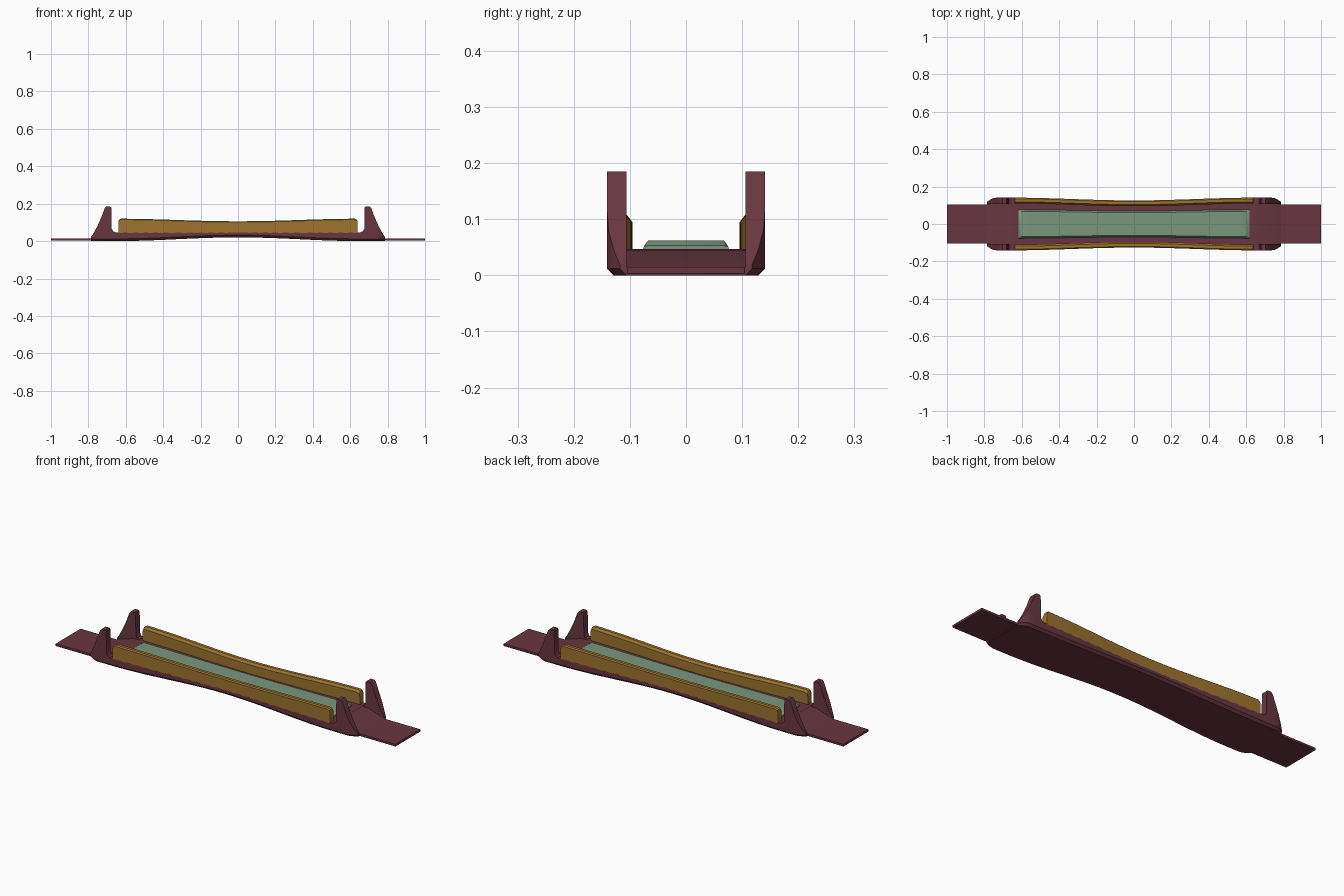
import bpy, bmesh, math

cube = bpy.data.objects.get("Cube")
if cube:
    bpy.data.objects.remove(cube, do_unlink=True)


def material(name, rgb):
    m = bpy.data.materials.new(name)
    m.use_nodes = True
    m.diffuse_color = (*rgb, 1)
    m.node_tree.nodes["Principled BSDF"].inputs["Base Color"].default_value = (*rgb, 1)
    return m


MAROON = material("maroon", (0.14, 0.037, 0.052))
GOLD = material("gold", (0.34, 0.175, 0.028))
GREEN = material("sage green", (0.19, 0.31, 0.21))


def loft(name, stations, mat, bevel=0.0):
    """Skin a list of (x, [(y, z), ...]) sections and cap both ends."""
    bm = bmesh.new()
    rings = [[bm.verts.new((x, y, z)) for y, z in sec] for x, sec in stations]
    n = len(rings[0])
    for a, b in zip(rings, rings[1:]):
        for i in range(n):
            j = (i + 1) % n
            bm.faces.new((a[i], a[j], b[j], b[i]))
    bm.faces.new(rings[0])
    bm.faces.new(rings[-1])
    bmesh.ops.recalc_face_normals(bm, faces=bm.faces)
    me = bpy.data.meshes.new(name)
    bm.to_mesh(me)
    bm.free()
    me.materials.append(mat)
    ob = bpy.data.objects.new(name, me)
    bpy.context.collection.objects.link(ob)
    if bevel:
        mod = ob.modifiers.new("soft edges", 'BEVEL')
        mod.width, mod.segments = bevel, 2
        mod.limit_method, mod.angle_limit = 'ANGLE', math.radians(40)
    bpy.ops.object.select_all(action='DESELECT')
    bpy.context.view_layer.objects.active = ob
    ob.select_set(True)
    bpy.ops.object.shade_smooth_by_angle(angle=math.radians(35))
    return ob


def flare(x):
    """0 in the middle, 1 at the ends of the span."""
    t = min(abs(x) / 0.66, 1)
    return 0.5 - 0.5 * math.cos(math.pi * t)


def half_width(x):
    return 0.126 + 0.015 * flare(x)


def box(y0, y1, z0, z1):
    return [(y0, z0), (y1, z0), (y1, z1), (y0, z1)]


def spaced(end, count=24):
    return [end * (2 * i / count - 1) for i in range(count + 1)]


# Arched deck with its underside rising to the middle
def deck_section(x):
    w, low = half_width(x), 0.02 * (1 - flare(x))
    return [(-w + 0.012, low), (w - 0.012, low), (w, low + 0.012),
            (w, 0.047), (-w, 0.047), (-w, low + 0.012)]


loft("deck", [(x, deck_section(x)) for x in spaced(0.66)], MAROON)

# Sloping end ramps, flat tongues and corner posts
POST = [(0.655, 0.048, 0.141), (0.668, 0.053, 0.141), (0.675, 0.066, 0.141),
        (0.677, 0.18, 0.141), (0.682, 0.185, 0.141), (0.704, 0.185, 0.141),
        (0.712, 0.177, 0.141), (0.733, 0.122, 0.141), (0.752, 0.08, 0.138),
        (0.772, 0.043, 0.128), (0.787, 0.02, 0.118)]
for sx, end in ((1, "left"), (-1, "right")):
    loft(f"{end}_ramp", [(sx * x, box(-0.108, 0.108, 0, z))
                         for x, z in ((0.655, 0.047), (0.69, 0.044), (0.785, 0.015))], MAROON)
    loft(f"{end}_tongue", [(sx * x, box(-0.105, 0.105, 0.002, 0.015))
                           for x in (0.74, 1.0)], MAROON, 0.002)
    for sy, side in ((-1, "front"), (1, "back")):
        # Chamfered foot blends into the deck underside
        loft(f"{end}_{side}_post",
             [(sx * x, [(sy * 0.106, 0), (sy * (y - 0.012), 0), (sy * y, 0.012),
                        (sy * y, z), (sy * 0.106, z)]) for x, z, y in POST], MAROON)

# Side walls, lower and closer together in the middle
for sy, side in ((-1, "front"), (1, "back")):
    stations = []
    for x in [-0.64, -0.636] + spaced(0.625) + [0.636, 0.64]:
        drop = 0.018 if abs(x) > 0.638 else 0.006 if abs(x) > 0.63 else 0
        w, top = half_width(x), 0.106 + 0.014 * flare(x) - drop
        stations.append((x, [(sy * (w - 0.031), 0.044), (sy * w, 0.044), (sy * w, top - 0.005),
                             (sy * (w - 0.006), top), (sy * (w - 0.022), top),
                             (sy * (w - 0.031), top - 0.012)]))
    loft(f"{side}_wall", stations, GOLD)


# Raised cushion with sloping edges
def pad_section(x, top, inset):
    w = 0.07 + 0.007 * flare(x)
    return [(-w, 0.045), (w, 0.045), (w - 0.002, 0.052), (w - inset, top),
            (-w + inset, top), (-w + 0.002, 0.052)]


pad = [(x, pad_section(x, 0.062, 0.009)) for x in spaced(0.6)]
for sx in (-1, 1):
    tip = [(sx * 0.61, pad_section(0.61, 0.057, 0.009)),
           (sx * 0.617, pad_section(0.617, 0.053, 0.012))]
    pad = pad + tip if sx > 0 else tip[::-1] + pad
loft("cushion", pad, GREEN)
